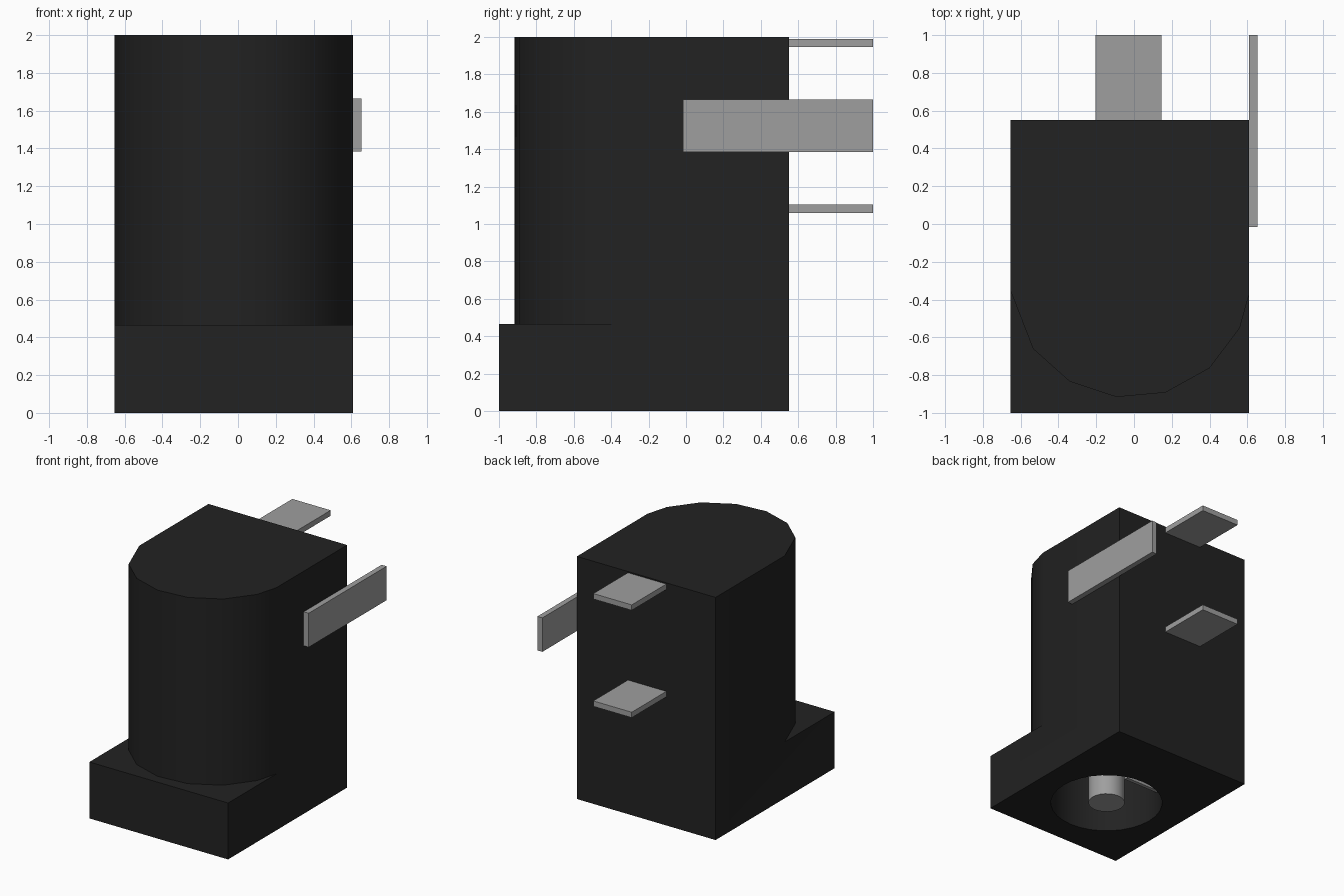
import bpy, bmesh, math
from mathutils import Vector

if "Cube" in bpy.data.objects:
    bpy.data.objects.remove(bpy.data.objects["Cube"])


def material(name, value):
    mat = bpy.data.materials.new(name)
    mat.use_nodes = True
    colour = (value, value, value, 1)
    mat.diffuse_color = colour
    mat.node_tree.nodes["Principled BSDF"].inputs["Base Color"].default_value = colour
    return mat


black = material("black plastic", 0.016)
metal = material("grey metal", 0.345)


def prism(name, outline, z0, z1, mat):
    """Extrude a flat outline from z0 up to z1."""
    bm = bmesh.new()
    face = bm.faces.new([bm.verts.new((x, y, z0)) for x, y in outline])
    top = bmesh.ops.extrude_face_region(bm, geom=[face])["geom"]
    verts = [v for v in top if isinstance(v, bmesh.types.BMVert)]
    bmesh.ops.translate(bm, verts=verts, vec=Vector((0, 0, z1 - z0)))
    bmesh.ops.recalc_face_normals(bm, faces=bm.faces)
    mesh = bpy.data.meshes.new(name)
    bm.to_mesh(mesh)
    bm.free()
    mesh.materials.append(mat)
    obj = bpy.data.objects.new(name, mesh)
    bpy.context.collection.objects.link(obj)
    return obj


def box(name, x, y, z, mat):
    outline = [(x[0], y[0]), (x[1], y[0]), (x[1], y[1]), (x[0], y[1])]
    return prism(name, outline, z[0], z[1], mat)


def circle(cx, cy, r, sides):
    steps = [math.tau * i / sides for i in range(sides)]
    return [(cx + r * math.cos(a), cy + r * math.sin(a)) for a in steps]


def activate(obj):
    bpy.ops.object.select_all(action="DESELECT")
    obj.select_set(True)
    bpy.context.view_layer.objects.active = obj


def cut(obj, cutter):
    mod = obj.modifiers.new("cut", "BOOLEAN")
    mod.operation = "DIFFERENCE"
    mod.solver = "EXACT"
    mod.object = cutter
    cutter.hide_render = True
    activate(obj)
    bpy.ops.object.modifier_apply(modifier=mod.name)
    bpy.data.objects.remove(cutter)


def smooth(obj):
    activate(obj)
    bpy.ops.object.shade_smooth_by_angle(angle=math.radians(30))


# Housing block, trimmed to a rounded barrel above the front foot
left, right, back = 0.61, -0.655, 0.55
housing = box("housing", (right, left), (-1, back), (0, 2), black)
arc = [(-0.02 + 0.64 * math.cos(math.radians(a)), -0.28 + 0.64 * math.sin(math.radians(a)))
       for a in (335, 311, 287, 263.5, 240, 216.5)]
trim = [(0.8, -0.37), (left, -0.37)] + arc + [(right, -0.35), (-0.8, -0.35), (-0.8, -1.2), (0.8, -1.2)]
cut(housing, prism("barrel_trim", trim, 0.465, 2.2, black))

# Plug socket opening in the underside
hx, hy, depth = -0.025, -0.36, 1.6
cut(housing, prism("socket_cutter", circle(hx, hy, 0.43, 32), -0.2, depth, black))
smooth(housing)

# Metal parts inside the socket
smooth(prism("centre_pin", circle(hx, hy, 0.14, 24), 0.002, depth, metal))
box("spring_contact", (-0.44, -0.12), (-0.255, -0.225), (0.2, depth), metal)

# Solder tabs
for name, z in (("upper_back_tab", 1.945), ("lower_back_tab", 1.06)):
    box(name, (-0.205, 0.145), (back, 1), (z, z + 0.045), metal)
box("side_tab", (left, 0.655), (-0.015, 1), (1.385, 1.665), metal)
